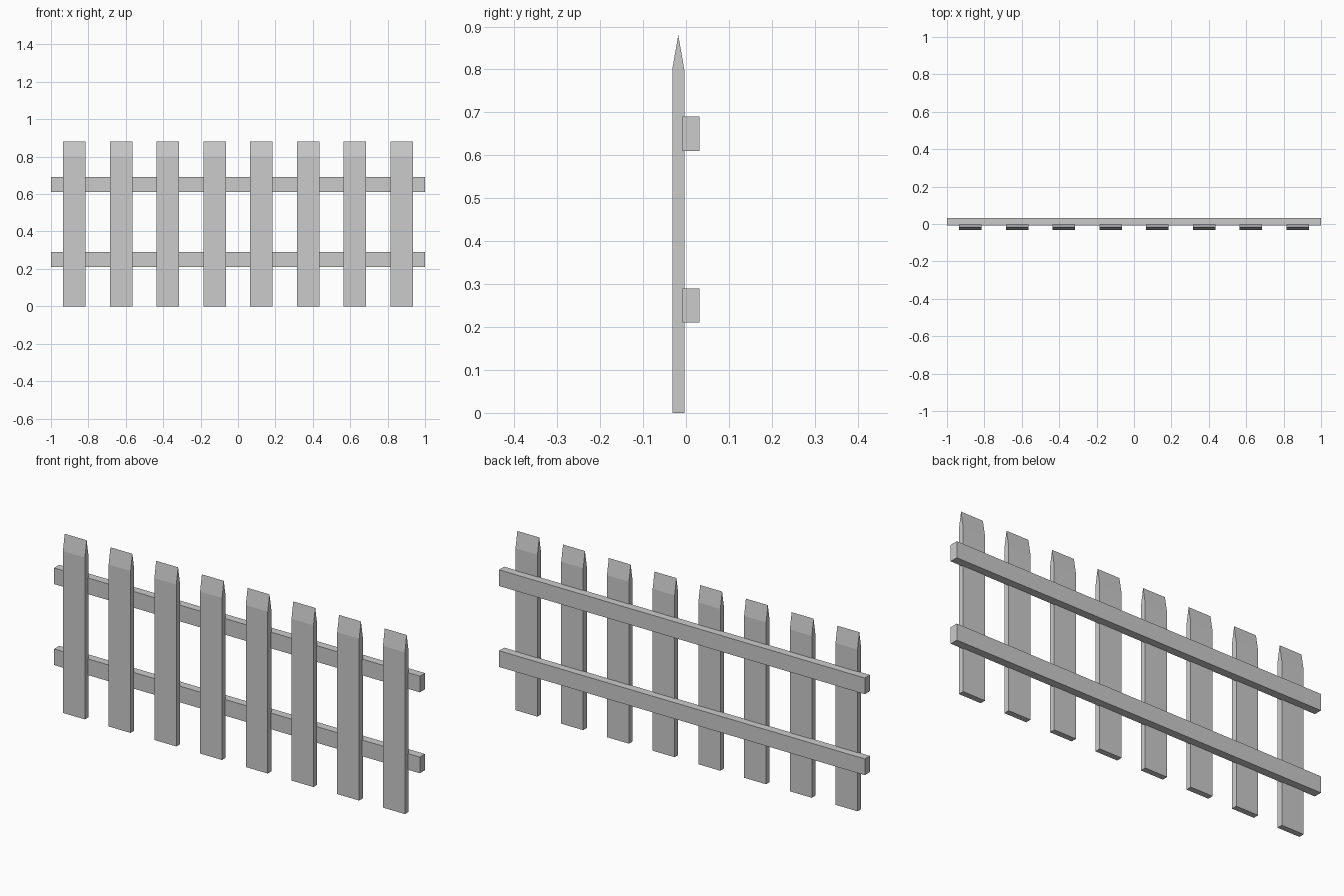
import bpy

if "Cube" in bpy.data.objects:
    bpy.data.objects.remove(bpy.data.objects["Cube"])


def extrude_x(name, profile, x, width):
    """Prism made by sweeping a (y, z) profile along x, centred on x."""
    n = len(profile)
    verts = [(s * width / 2, y, z) for s in (-1, 1) for y, z in profile]
    faces = [tuple(reversed(range(n))), tuple(range(n, 2 * n))]
    faces += [(i, (i + 1) % n, n + (i + 1) % n, n + i) for i in range(n)]
    mesh = bpy.data.meshes.new(name)
    mesh.from_pydata(verts, [], faces)
    obj = bpy.data.objects.new(name, mesh)
    obj.location.x = x
    bpy.context.collection.objects.link(obj)
    return obj


# Pickets with wedge-shaped tops
front, back = -0.032, -0.004
picket = [(front, 0), (back, 0), (back, 0.80),
          ((front + back) / 2, 0.88), (front, 0.80)]
for i in range(8):
    extrude_x(f"picket_{i + 1}", picket, -0.875 + 0.25 * i, 0.12)

# Two rails set slightly into the backs of the pickets
for name, z in (("lower_rail", 0.25), ("upper_rail", 0.65)):
    rail = [(-0.008, z - 0.04), (0.032, z - 0.04),
            (0.032, z + 0.04), (-0.008, z + 0.04)]
    extrude_x(name, rail, 0, 2.0)
